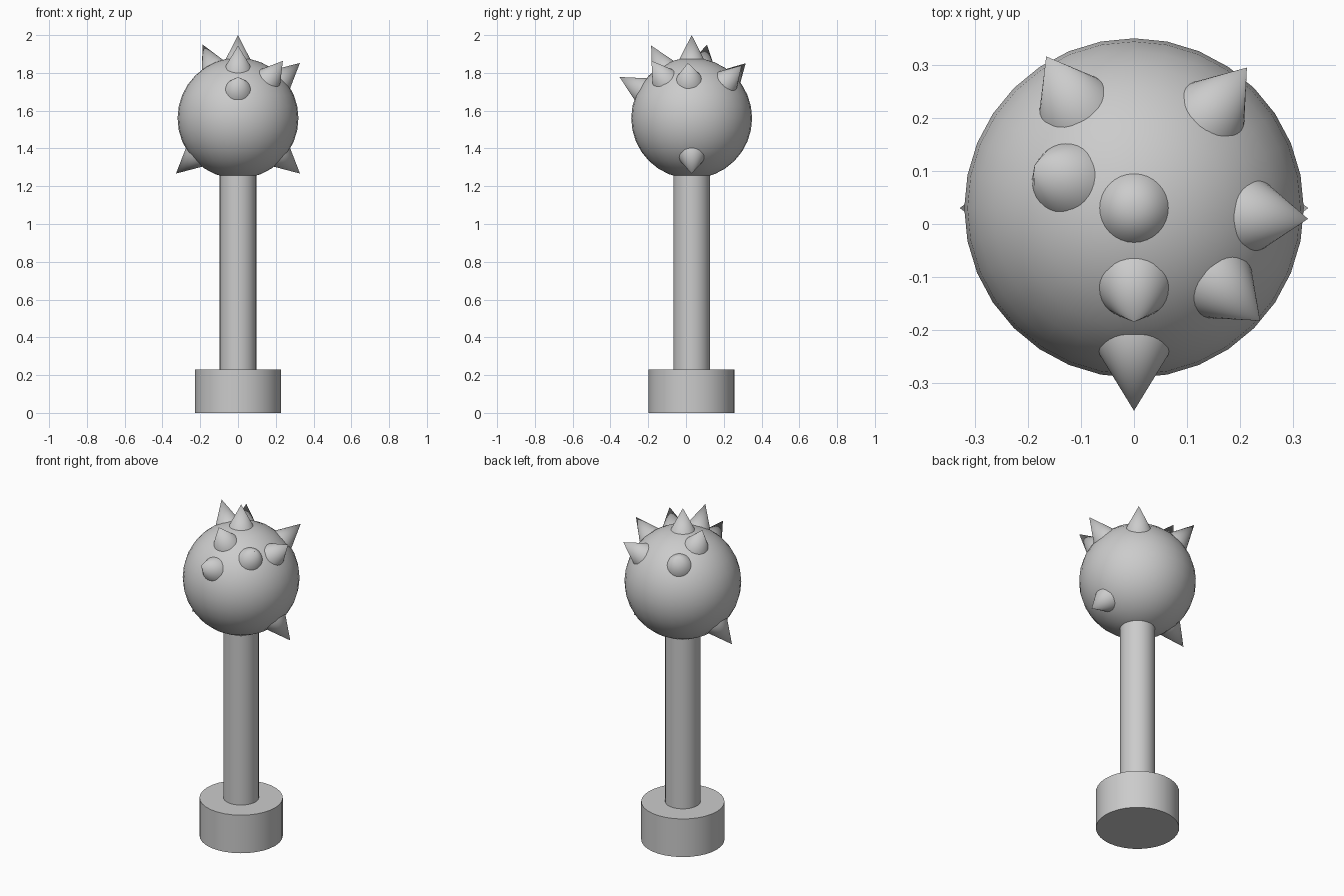
import bpy
import math
from mathutils import Vector

if "Cube" in bpy.data.objects:
    bpy.data.objects.remove(bpy.data.objects["Cube"])

CENTRE = Vector((0, 0.03, 1.56))   # middle of the ball
TIP = 0.44                         # spike tip distance from the ball's middle
ROOT = 0.295                       # spike base distance, just under the surface


def finish(name, angle=40):
    ob = bpy.context.object
    ob.name = name
    bpy.ops.object.shade_smooth_by_angle(angle=math.radians(angle))
    return ob


def cylinder(name, radius, z0, z1):
    bpy.ops.mesh.primitive_cylinder_add(vertices=32, radius=radius, depth=z1 - z0,
                                        location=(0, CENTRE.y, (z0 + z1) / 2))
    return finish(name)


def spike(name, direction):
    d = Vector(direction).normalized()
    bpy.ops.mesh.primitive_cone_add(vertices=32, radius1=0.074, radius2=0, depth=TIP - ROOT,
                                    location=CENTRE + d * (ROOT + TIP) / 2,
                                    rotation=d.to_track_quat('Z', 'Y').to_euler())
    return finish(name)


# Pommel and handle
cylinder("pommel", 0.228, 0, 0.23)
cylinder("handle", 0.097, 0.22, 1.30)

# Ball head
bpy.ops.mesh.primitive_uv_sphere_add(segments=32, ring_count=16, radius=0.32, location=CENTRE)
finish("ball_head")

# Spikes, all pointing straight out of the ball
spikes = {
    "spike_top": (0, 0, 1),
    "spike_front_high": (0, -0.215, 0.385),
    "spike_front": (0, -0.385, 0.22),
    "spike_left_high": (-0.185, 0.08, 0.385),
    "spike_right": (0.325, -0.02, 0.29),
    "spike_front_right": (0.235, -0.21, 0.30),
    "spike_back_right": (0.213, 0.265, 0.28),
    "spike_back_left": (-0.165, 0.285, 0.29),
}
for name, direction in spikes.items():
    spike(name, direction)

# Mirrored pair of lower spikes
for side, sx in (("left", -1), ("right", 1)):
    spike("spike_low_" + side, (sx * 0.325, 0, -0.29))
